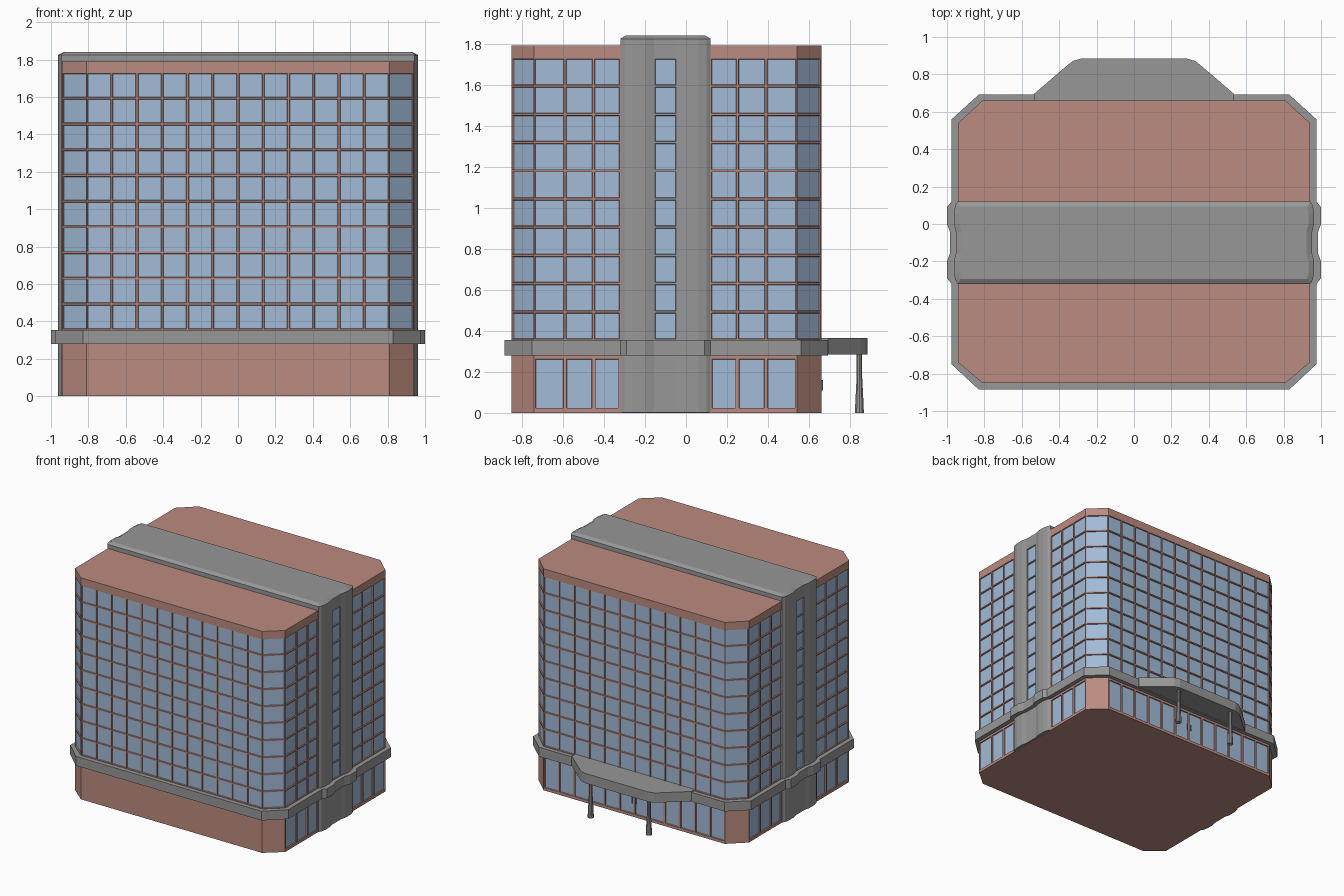
import bpy, bmesh, math

if "Cube" in bpy.data.objects:
    bpy.data.objects.remove(bpy.data.objects["Cube"])


def material(name, rgb):
    m = bpy.data.materials.new(name)
    m.diffuse_color = (*rgb, 1)
    m.use_nodes = True
    m.node_tree.nodes["Principled BSDF"].inputs["Base Color"].default_value = m.diffuse_color
    return m


BRICK = material("brick", (0.50, 0.26, 0.215))
GLASS = material("blue glass", (0.36, 0.50, 0.69))
STONE = material("grey stone", (0.31, 0.31, 0.31))


def finish(bm, name, mats):
    me = bpy.data.meshes.new(name)
    bm.to_mesh(me)
    bm.free()
    for m in mats:
        me.materials.append(m)
    ob = bpy.data.objects.new(name, me)
    bpy.context.collection.objects.link(ob)
    return ob


def tower(name, plan, levels, mat, rows, ground=None, cap=None):
    """Stack a counter-clockwise plan through the levels and sink window panes.
    plan: (x, y, kind) where kind describes the wall that starts there:
    '' blank, 'w' windows on upper floors, 'g' also on the ground floor."""
    bm = bmesh.new()
    n = len(plan)
    rings = [[bm.verts.new((x, y, z)) for x, y, _ in plan] for z in levels]
    upper, lower = [], []
    for k in range(len(levels) - 1):
        for i in range(n):
            j = (i + 1) % n
            f = bm.faces.new((rings[k][i], rings[k][j], rings[k + 1][j], rings[k + 1][i]))
            kind = plan[i][2]
            if k in rows and kind:
                upper.append(f)
            elif k == ground and kind == 'g':
                lower.append(f)
    bm.faces.new(rings[0][::-1])
    top = bm.faces.new(rings[-1])
    bm.normal_update()
    # brick margin first, then a sloped reveal down to the glass
    for faces, margin in ((upper, 0.007), (lower, 0.011)):
        if faces:
            bmesh.ops.inset_individual(bm, faces=faces, thickness=margin, depth=0)
            bm.normal_update()
            bmesh.ops.inset_individual(bm, faces=faces, thickness=0.003, depth=-0.008)
            for f in faces:
                f.material_index = 1
    if cap:
        bmesh.ops.inset_region(bm, faces=[top], thickness=cap[0], depth=cap[1])
    return finish(bm, name, (mat, GLASS))


def slab(name, pts, z0, z1, mat):
    return tower(name, [(x, y, '') for x, y in pts], [z0, z1], mat, ())


def lathe(name, profile, loc, sides, mat):
    plan = [(math.cos(2 * math.pi * i / sides), math.sin(2 * math.pi * i / sides)) for i in range(sides)]
    bm = bmesh.new()
    rings = [[bm.verts.new((loc[0] + r * c, loc[1] + r * s, loc[2] + z)) for c, s in plan] for r, z in profile]
    for a, b in zip(rings, rings[1:]):
        for i in range(sides):
            j = (i + 1) % sides
            bm.faces.new((a[i], a[j], b[j], b[i]))
    bm.faces.new(rings[0][::-1])
    bm.faces.new(rings[-1])
    return finish(bm, name, (mat,))


FLOORS = [0.355 + 0.1375 * k for k in range(11)]

# Main body: chamfered block with a window grid on every side
COLS = 12
step = 1.62 / COLS
side = [(-0.74, 'g'), (-0.59, 'g'), (-0.45, 'g'), (-0.32, ''), (0.12, 'g'), (0.25, 'g'), (0.39, 'g'), (0.54, 'w')]
left_kinds = ['g', 'g', 'g', '', 'g', 'g', 'g', 'w']
plan = [(-0.81 + step * i, -0.85, 'w') for i in range(COLS + 1)]
plan += [(0.94, y, k) for y, k in side]
plan += [(0.81 - step * i, 0.66, 'g' if i < COLS else 'w') for i in range(COLS + 1)]
plan += [(-0.94, s[0], k) for s, k in zip(reversed(side), left_kinds)]
tower("main_body", plan, [0, 0.015, 0.27] + FLOORS + [1.79], BRICK, range(3, 13), ground=1)

# Central spine: twin faceted pillars on each end, a window strip between them
half = [(0.943, -0.32, ''), (0.955, -0.30, ''), (0.963, -0.26, ''), (0.963, -0.20, ''), (0.952, -0.155, 'w'),
        (0.952, -0.045, ''), (0.963, 0.0, ''), (0.963, 0.06, ''), (0.955, 0.10, ''), (0.943, 0.12, '')]
spine = half + [(-x, -0.2 - y, k) for x, y, k in half]
tower("central_spine", spine, [0.002] + FLOORS + [1.823], STONE, range(1, 11), cap=(0.03, 0.016))

# Projecting band above the ground floor, bulging around the pillars
right = [(0.83, -0.885), (0.975, -0.75), (0.975, -0.32), (1.0, -0.29), (1.0, -0.20), (0.983, -0.155),
         (0.983, -0.045), (1.0, 0.0), (1.0, 0.09), (0.975, 0.12), (0.975, 0.56), (0.83, 0.692)]
slab("ground_floor_band", right + [(-x, y) for x, y in reversed(right)], 0.28, 0.355, STONE)

# Entrance canopy at the back
edge = [(0.535, 0.65), (0.535, 0.695), (0.355, 0.85), (0.325, 0.872), (0.28, 0.885)]
slab("entrance_canopy", edge + [(-x, y) for x, y in reversed(edge)], 0.285, 0.364, STONE)

# Canopy columns and door handles
for s, label in ((-1, "left"), (1, "right")):
    lathe("canopy_column_" + label, [(0.023, 0), (0.021, 0.05), (0.014, 0.18), (0.014, 0.29)],
          (0.26 * s, 0.845, 0), 10, STONE)
    lathe("door_handle_" + label, [(0.005, 0), (0.005, 0.05)], (0.018 * s, 0.664, 0.11), 6, STONE)
